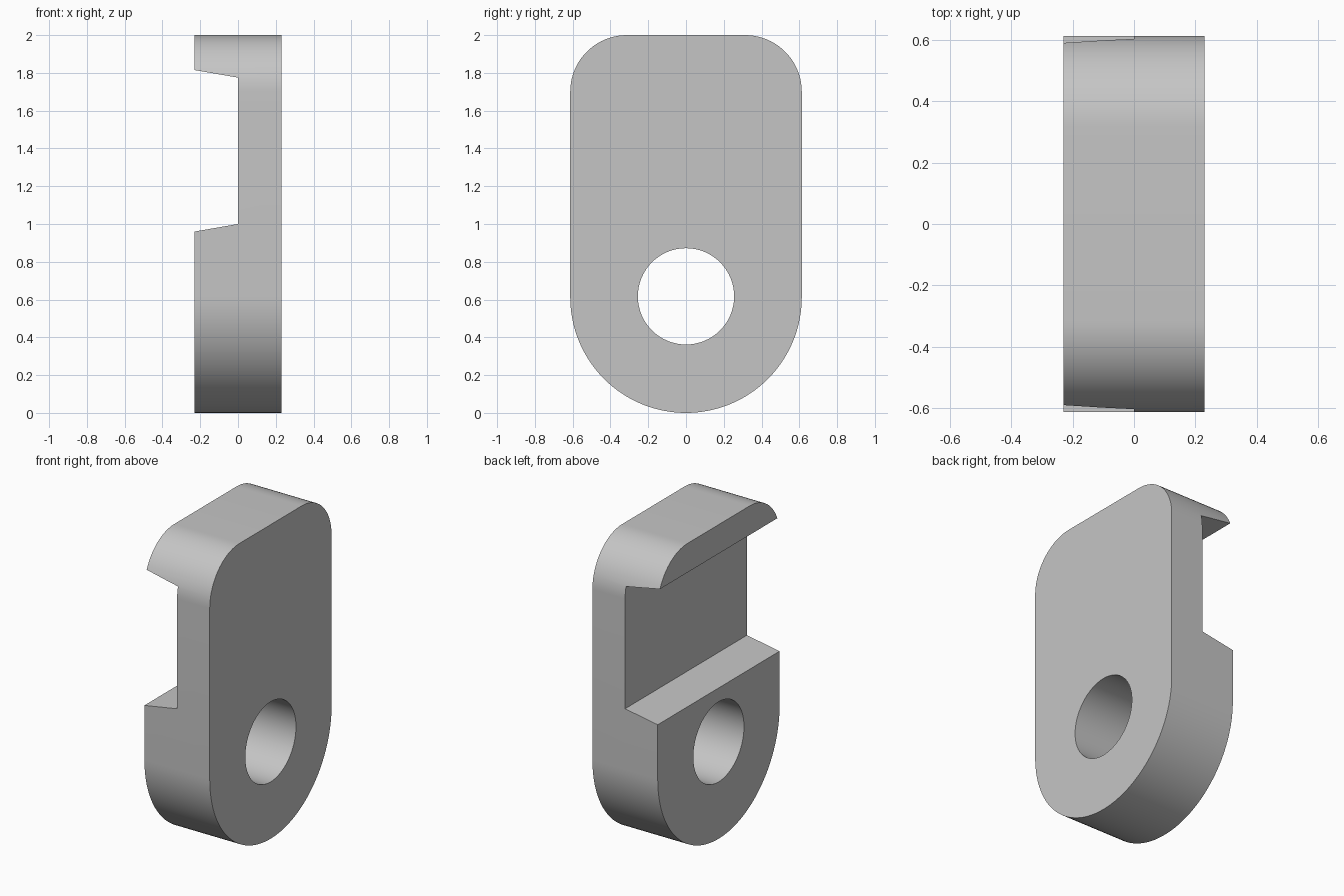
import bpy
import bmesh
from math import cos, sin, pi
from mathutils import Vector

cube = bpy.data.objects.get("Cube")
if cube:
    bpy.data.objects.remove(cube, do_unlink=True)

HALF_X, HALF_Y = 0.23, 0.613
HOLE_Z, HOLE_R = 0.617, 0.255
CORNER_R = 0.3

grey = bpy.data.materials.new("plain_grey")
grey.use_nodes = True
colour = (0.56, 0.56, 0.56, 1)
grey.diffuse_color = colour
grey.node_tree.nodes["Principled BSDF"].inputs["Base Color"].default_value = colour


def arc(cy, cz, radius, start, end, steps):
    """Points on an arc in the YZ plane."""
    angles = [start + (end - start) * i / steps for i in range(steps + 1)]
    return [(cy + radius * cos(a), cz + radius * sin(a)) for a in angles]


def prism(name, points, sweep):
    """Extrude a closed outline of 3D points along a vector."""
    bm = bmesh.new()
    face = bm.faces.new([bm.verts.new(p) for p in points])
    extruded = bmesh.ops.extrude_face_region(bm, geom=[face])["geom"]
    moved = [v for v in extruded if isinstance(v, bmesh.types.BMVert)]
    bmesh.ops.translate(bm, verts=moved, vec=Vector(sweep))
    bmesh.ops.recalc_face_normals(bm, faces=bm.faces)
    mesh = bpy.data.meshes.new(name)
    bm.to_mesh(mesh)
    bm.free()
    mesh.materials.append(grey)
    obj = bpy.data.objects.new(name, mesh)
    bpy.context.collection.objects.link(obj)
    return obj


# Plate: round bottom, rounded top corners
inner_y, inner_z = HALF_Y - CORNER_R, 2 - CORNER_R
outline = (arc(0, HALF_Y, HALF_Y, pi, 2 * pi, 64)
           + arc(inner_y, inner_z, CORNER_R, 0, pi / 2, 20)
           + arc(-inner_y, inner_z, CORNER_R, pi / 2, pi, 20))
plate = prism("plate", [(-HALF_X, y, z) for y, z in outline], (2 * HALF_X, 0, 0))

# Round through hole
circle = arc(0, HOLE_Z, HOLE_R, 0, 2 * pi, 64)[:-1]
hole = prism("hole_cutter", [(-1, y, z) for y, z in circle], (2, 0, 0))

# Flared notch across the model's right side
notch_profile = [(0, 1.0), (0, 1.775), (-2 * HALF_X, 1.855), (-2 * HALF_X, 0.92)]
notch = prism("notch_cutter", [(x, -1, z) for x, z in notch_profile], (0, 2, 0))

# Cut the plate, then drop the cutters
bpy.ops.object.select_all(action="DESELECT")
plate.select_set(True)
bpy.context.view_layer.objects.active = plate
for cutter in (hole, notch):
    cutter.hide_render = True
    cut = plate.modifiers.new(cutter.name, "BOOLEAN")
    cut.operation = "DIFFERENCE"
    cut.solver = "EXACT"
    cut.object = cutter
    bpy.ops.object.modifier_apply(modifier=cut.name)
    bpy.data.objects.remove(cutter, do_unlink=True)

bpy.ops.object.shade_smooth_by_angle(angle=pi / 6)
